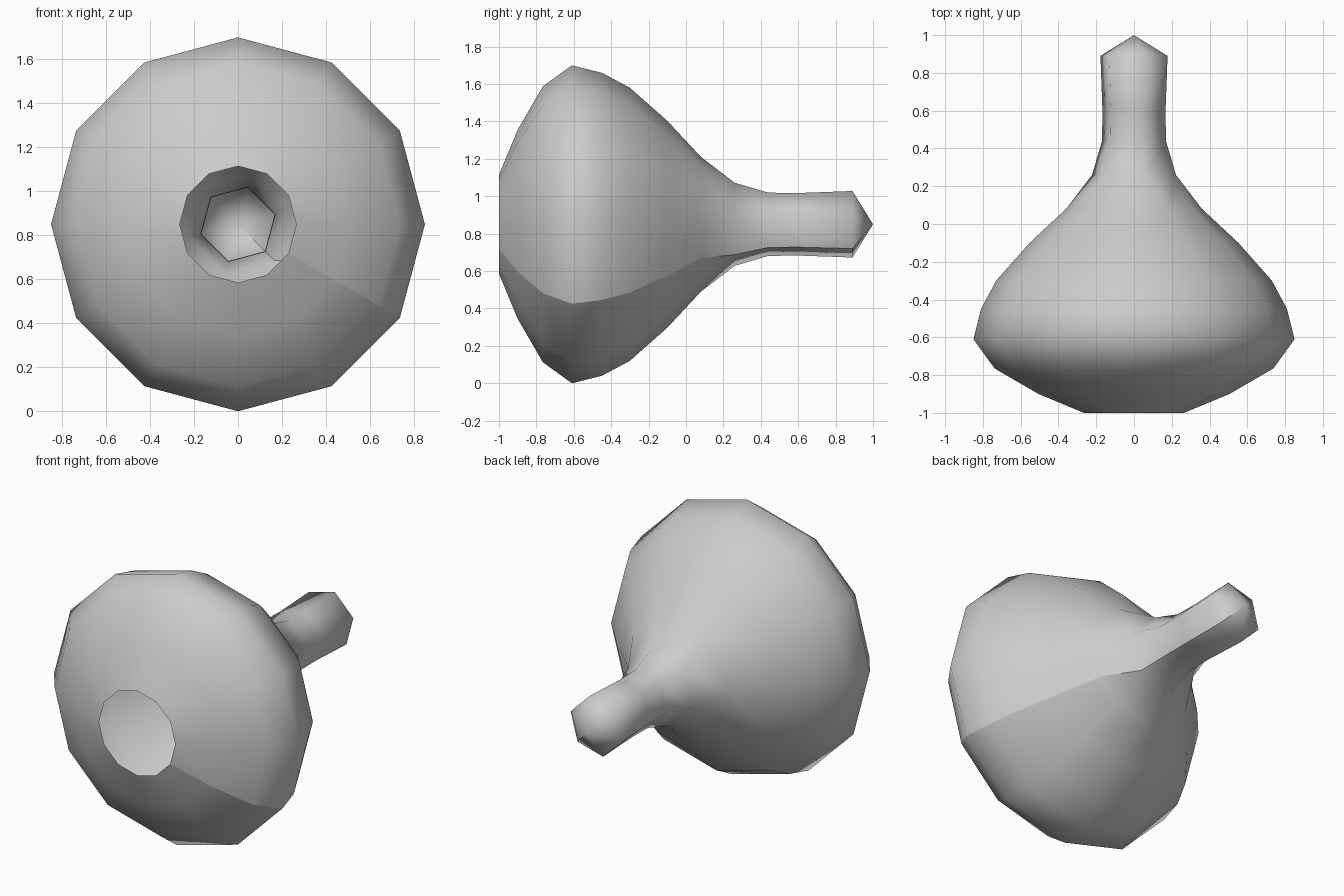
import bpy, bmesh, math

if "Cube" in bpy.data.objects:
    bpy.data.objects.remove(bpy.data.objects["Cube"])

CENTRE_Z = 0.85

# Profile along y: (y, radius). Twelve-sided bowl, then six-sided neck
BOWL = [(-1.0, 0.265), (-0.9, 0.505), (-0.765, 0.738), (-0.61, 0.85),
        (-0.45, 0.81), (-0.30, 0.73), (-0.10, 0.553), (0.08, 0.36)]
NECK = [(0.26, 0.23), (0.44, 0.175), (0.60, 0.173), (0.89, 0.184)]

bm = bmesh.new()


def ring(y, r, start, count):
    """Ring whose two ends meet, unjoined, at the seam."""
    verts = []
    for i in range(count + 1):
        a = math.radians(start + 360 * i / count)
        verts.append(bm.verts.new((r * math.cos(a), y, CENTRE_Z + r * math.sin(a))))
    return verts


def face(*verts):
    bm.faces.new(list(reversed(verts))).smooth = True


def bridge(a, b):
    for i in range(len(a) - 1):
        face(a[i], a[i + 1], b[i + 1], b[i])


# Open bowl
bowl = [ring(y, r, -30, 12) for y, r in BOWL]
for a, b in zip(bowl, bowl[1:]):
    bridge(a, b)

# Shoulder: every two bowl points run into one neck point
neck = [ring(y, r, -45, 6) for y, r in NECK]
last, first = bowl[-1], neck[0]
for i in range(12):
    j, k = (i + 1) // 2, (i + 2) // 2
    if j == k:
        face(last[i], last[i + 1], first[j])
    else:
        face(last[i], last[i + 1], first[k], first[j])

# Neck and pointed end
for a, b in zip(neck, neck[1:]):
    bridge(a, b)
tip = bm.verts.new((0, 1.0, CENTRE_Z))
for i in range(6):
    face(neck[-1][i], neck[-1][i + 1], tip)

mesh = bpy.data.meshes.new("flask")
bm.to_mesh(mesh)
bm.free()
flask = bpy.data.objects.new("flask", mesh)
bpy.context.collection.objects.link(flask)

grey = bpy.data.materials.new("light grey")
grey.diffuse_color = (0.6, 0.6, 0.6, 1)
grey.use_nodes = True
grey.node_tree.nodes["Principled BSDF"].inputs["Base Color"].default_value = grey.diffuse_color
mesh.materials.append(grey)
